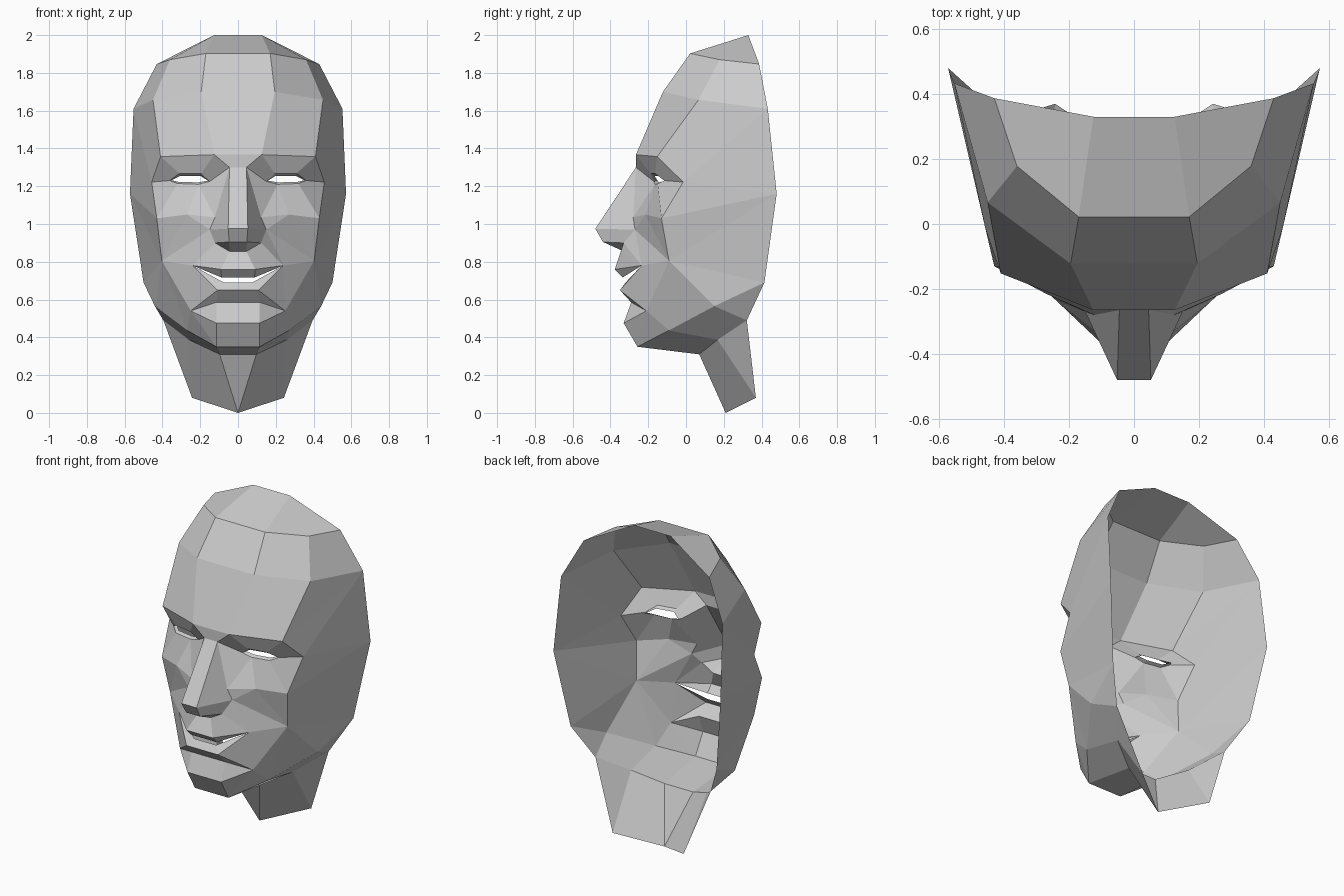
import bpy, bmesh
from mathutils import Vector as V

if "Cube" in bpy.data.objects:
    bpy.data.objects.remove(bpy.data.objects["Cube"])


def mid(chain):
    """Start a chain on the centre line, level with its first point."""
    return [V((0, chain[0][1], chain[0][2]))] + chain


def pts(*coords):
    return [V(c) for c in coords]


def part(name, *strips):
    """Make one half from strips between two equal chains, then mirror it."""
    bm = bmesh.new()
    for a, b in strips:
        for i in range(len(a) - 1):
            loop = []
            for p in (a[i], a[i + 1], b[i + 1], b[i]):
                if all((p - q).length > 1e-5 for q in loop):
                    loop.append(p)
            if len(loop) > 2:
                bm.faces.new([bm.verts.new(p) for p in loop])
    bmesh.ops.remove_doubles(bm, verts=bm.verts, dist=1e-4)
    bmesh.ops.recalc_face_normals(bm, faces=bm.faces)
    # face the shell outwards
    vote = sum(f.normal.dot(f.calc_center_median() - V((0, 0.35, 1))) * f.calc_area()
               for f in bm.faces)
    if vote < 0:
        bmesh.ops.reverse_faces(bm, faces=bm.faces)
    me = bpy.data.meshes.new(name)
    bm.to_mesh(me)
    bm.free()
    ob = bpy.data.objects.new(name, me)
    bpy.context.collection.objects.link(ob)
    ob.modifiers.new("mirror", 'MIRROR').use_axis[0] = True


# outlines, from the open back rim inwards
rim = pts((.125, .33, 2), (.43, .387, 1.847), (.553, .433, 1.61),
          (.572, .48, 1.16), (.50, .415, .69))
crown = pts((.17, .022, 1.903), (.36, .178, 1.87))
temple = pts((.195, -.122, 1.70), (.45, .066, 1.657))
brow = pts((.125, -.265, 1.367), (.41, -.152, 1.357))
socket, cheek, hollow = pts((.457, -.015, 1.222), (.43, -.13, 1.03), (.403, -.09, .805))
apple = V((.27, -.215, 1.05))

# nose outlines: ridge from bridge to base, and the wing beside it
ridge = pts((.045, -.265, 1.30), (.052, -.48, .975), (.047, -.44, .905), (.045, -.33, .855))
wing = pts((.122, -.28, 1.035), (.15, -.27, .97), (.122, -.33, .90))

# mouth outlines
corner = V((.24, -.235, .78))
lip_top, lip_bottom = pts((.09, -.377, .76), (.088, -.335, .717))
low_in, low_out, low_under = pts((.075, -.32, .69), (.108, -.35, .65), (.115, -.29, .585))

# jaw and neck outlines
chin, chin_low = pts((.115, -.33, .475), (.115, -.257, .35))
jowl = V((.25, -.21, .54))
jaw = pts((.27, -.09, .437), (.44, .15, .565))
throat = pts((.097, .07, .31), (.26, .167, .387), (.395, .322, .49))
neck_base = pts((0, .21, 0), (.243, .37, .08))

part("forehead",
     (mid(rim[:2]), mid(crown)), (mid(crown), mid(temple)), (mid(temple), mid(brow)),
     (mid(brow[:1]), mid(ridge[:1])))

part("side",
     ([rim[i] for i in (1, 2, 2, 2, 3, 3, 3, 4, 4)],
      [crown[1], temple[1], brow[1], socket, socket, cheek, hollow, hollow, jaw[1]]),
     ([hollow, hollow], jaw))

# eyelids: ring around the eye and a flatter opening set behind it
lid = pts((.15, -.17, 1.225), (.195, -.187, 1.268), (.31, -.165, 1.268),
          (.36, -.115, 1.23), (.32, -.15, 1.214), (.21, -.165, 1.21))
lid.append(lid[0])
slit = [V((.255 + (p.x - .255) * .92, p.y + .02, 1.236 + (p.z - 1.236) * .6)) for p in lid]
part("eye_socket",
     ([ridge[0], brow[0], brow[1], socket, cheek, apple, wing[0], ridge[0]],
      lid[:6] + [lid[5], lid[0]]),
     (lid, slit))

part("nose",
     (mid(ridge[:1]), mid(ridge[1:2])), (mid(ridge[1:2]), mid(ridge[2:3])),
     (mid(ridge[2:3]), mid(ridge[3:])),
     (ridge, wing + [wing[2]]))

part("cheek",
     ([wing[0], wing[0]], [apple, wing[1]]),
     ([cheek, apple, wing[1], wing[1], wing[2], ridge[3]],
      [hollow, hollow, hollow, corner, corner, lip_top]),
     (mid(ridge[3:]), mid([lip_top])))

part("upper_lip", (mid([lip_top, corner]), mid([lip_bottom, corner])))
part("lower_lip",
     (mid([low_in, corner]), mid([low_out, corner])),
     (mid([low_out]), mid([low_under])))

around = [hollow, corner, low_out, low_under, chin, chin_low, jaw[0], hollow]
part("chin",
     (around, [jowl] * len(around)),
     (mid([low_under]), mid([chin])), (mid([chin]), mid([chin_low])))

part("under_jaw", (mid([chin_low] + jaw + [rim[4]]), mid(throat + [throat[2]])))
part("neck", (mid(throat), [neck_base[i] for i in (0, 0, 1, 1)]))
